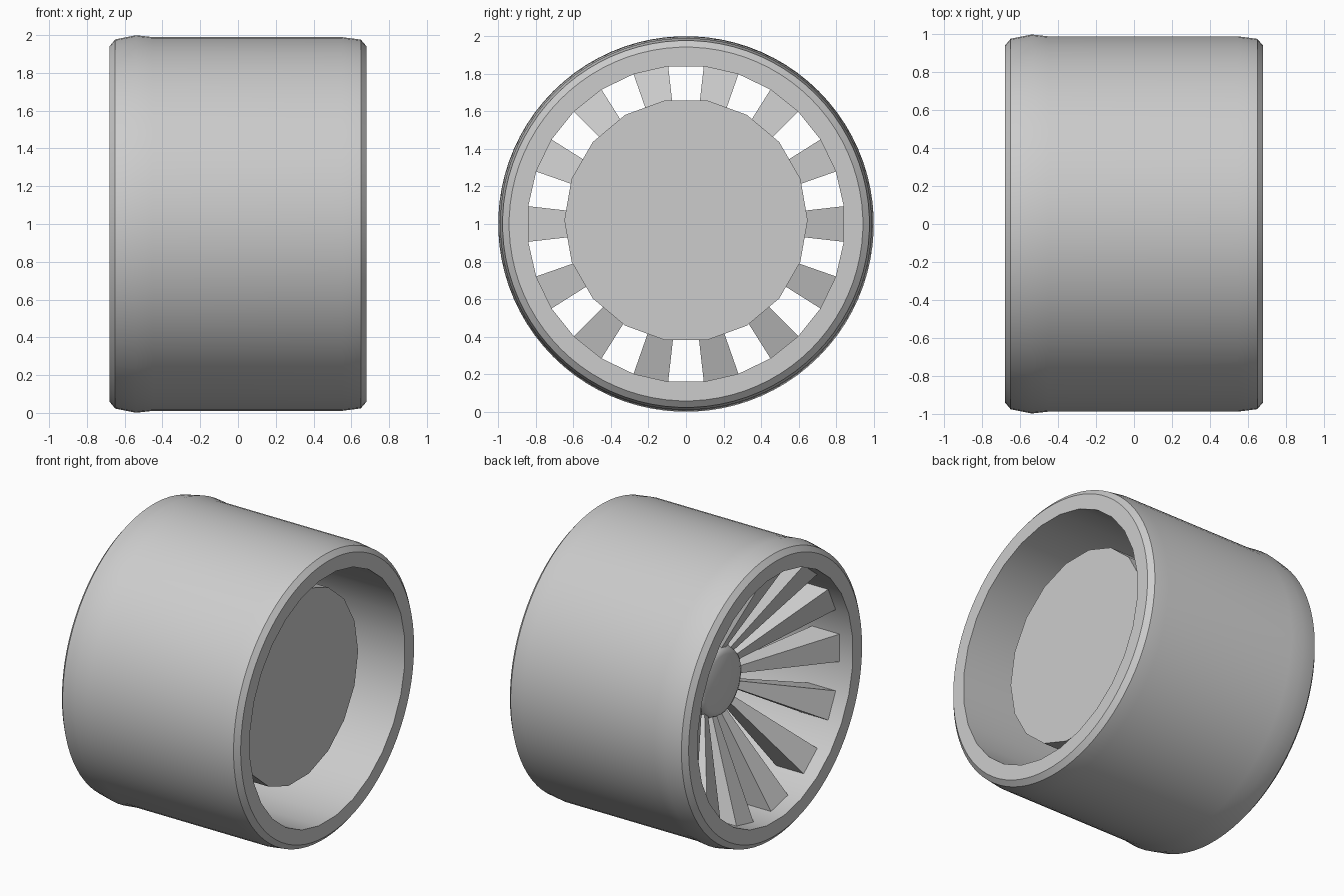
import bpy, bmesh
from math import pi, cos, sin, radians

cube = bpy.data.objects.get("Cube")
if cube:
    bpy.data.objects.remove(cube, do_unlink=True)

# Single plain metal colour
metal = bpy.data.materials.new("light_grey")
metal.use_nodes = True
GREY = (0.605, 0.605, 0.605, 1)
metal.diffuse_color = GREY
metal.node_tree.nodes["Principled BSDF"].inputs["Base Color"].default_value = GREY


def finish(name, bm, smooth):
    bmesh.ops.recalc_face_normals(bm, faces=bm.faces)
    mesh = bpy.data.meshes.new(name)
    bm.to_mesh(mesh)
    bm.free()
    mesh.materials.append(metal)
    obj = bpy.data.objects.new(name, mesh)
    bpy.context.collection.objects.link(obj)
    bpy.ops.object.select_all(action="DESELECT")
    obj.select_set(True)
    bpy.context.view_layer.objects.active = obj
    if smooth:
        bpy.ops.object.shade_smooth_by_angle(angle=radians(smooth))
    return obj


def ring(bm, x, r, sides, phase, zc):
    step = 2 * pi / sides
    return [bm.verts.new((x, r * cos(step * i + phase), zc + r * sin(step * i + phase)))
            for i in range(sides)]


def lathe(bm, profile, sides, phase=0, zc=1, caps=False):
    """Spin (x, radius) points round the x axis; return the first and last rings."""
    rings = [ring(bm, x, r, sides, phase, zc) for x, r in profile]
    for a, b in zip(rings, rings[1:]):
        for i in range(sides):
            j = (i + 1) % sides
            bm.faces.new((a[i], a[j], b[j], b[i]))
    if caps:
        bm.faces.new(rings[0])
        bm.faces.new(rings[-1])
    return rings[0], rings[-1]


BLADES = 14
SIDES = 2 * BLADES
HALF = pi / SIDES
BORE = 0.84 / cos(HALF)

# Casing: rounded outer shell, faceted bore, flat rims joining the two
bm = bmesh.new()
outer = lathe(bm, [(-0.68, 0.942), (-0.65, 0.978), (-0.54, 1.0), (-0.45, 0.99),
                   (0.55, 0.99), (0.65, 0.977), (0.68, 0.942)], 3 * SIDES, HALF)
bore = lathe(bm, [(-0.68, BORE), (0.68, BORE)], SIDES, HALF)
for big, small in zip(outer, bore):
    for i in range(SIDES):
        arc = [big[(3 * i + n) % len(big)] for n in range(4)]
        bm.faces.new([small[(i + 1) % SIDES], small[i]] + arc)
finish("casing", bm, 30)

# Core: drum with a flat rear face, narrowing to the hub
bm = bmesh.new()
lathe(bm, [(-0.2, 0.2), (0.1, 0.648), (0.46, 0.648)], 18, 0, 1.02, True)
finish("core_drum", bm, 0)

# Hub: rounded cap at the blade roots
bm = bmesh.new()
lathe(bm, [(-0.28, 0.19), (-0.265, 0.22), (-0.23, 0.24), (-0.12, 0.25)], 32, 0, 1, True)
finish("hub", bm, 40)

# Fan blades: solid wedges, deeper and wider at the tips and swept forward
bm = bmesh.new()
for k in range(BLADES):
    mid = 2 * pi * k / BLADES
    sections = []
    for r, front, back in [(0.2, -0.24, -0.16), (BORE, -0.58, -0.37)]:
        sections.append([bm.verts.new((x, r * cos(mid + a), 1 + r * sin(mid + a)))
                         for x, a in [(front, -HALF), (front, HALF), (back, HALF), (back, -HALF)]])
    root, tip = sections
    bm.faces.new(root)
    bm.faces.new(tip)
    for i in range(4):
        bm.faces.new((root[i - 1], root[i], tip[i], tip[i - 1]))
finish("fan_blades", bm, 0)
